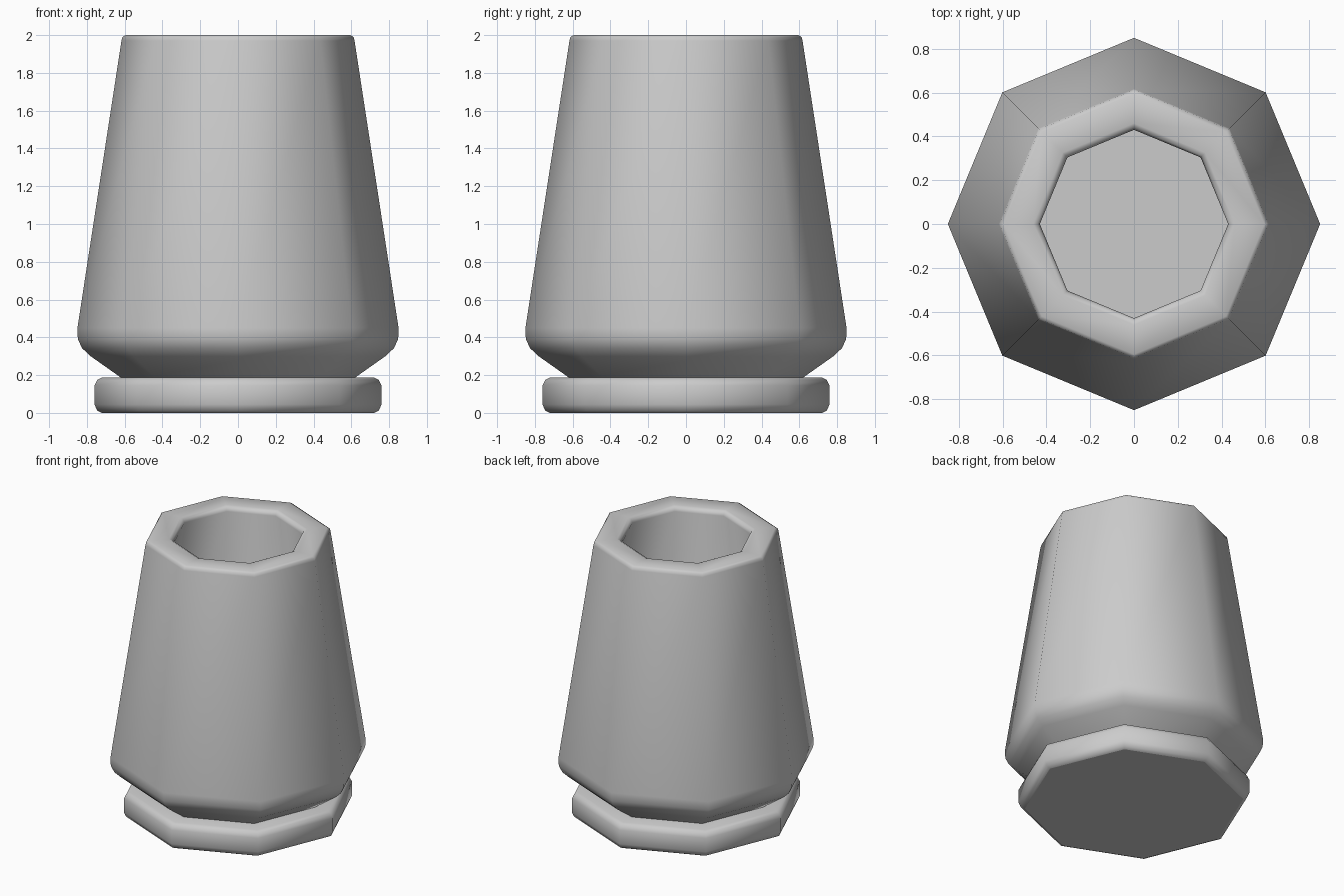
import bpy, bmesh, math

if "Cube" in bpy.data.objects:
    bpy.data.objects.remove(bpy.data.objects["Cube"], do_unlink=True)

SIDES = 8

# Material
clay = bpy.data.materials.new("light_grey_clay")
clay.use_nodes = True
clay.diffuse_color = (0.6, 0.6, 0.6, 1)
clay.node_tree.nodes["Principled BSDF"].inputs["Base Color"].default_value = (0.6, 0.6, 0.6, 1)


def turn(name, profile):
    """Turn a (radius, height) profile into a closed eight-sided solid."""
    bm = bmesh.new()
    rings = []
    for r, z in profile:
        rings.append([bm.verts.new((r * math.cos(math.tau * i / SIDES),
                                    r * math.sin(math.tau * i / SIDES), z))
                      for i in range(SIDES)])
    for a, b in zip(rings, rings[1:]):
        for i in range(SIDES):
            j = (i + 1) % SIDES
            bm.faces.new((a[i], a[j], b[j], b[i]))
    bm.faces.new(rings[0])
    bm.faces.new(rings[-1])
    bmesh.ops.recalc_face_normals(bm, faces=bm.faces)
    for f in bm.faces:
        f.smooth = True
    # Keep the flat caps crisp
    for ring in (rings[0], rings[-1]):
        for i in range(SIDES):
            bm.edges.get((ring[i], ring[(i + 1) % SIDES])).smooth = False
    mesh = bpy.data.meshes.new(name)
    bm.to_mesh(mesh)
    bm.free()
    mesh.materials.append(clay)
    obj = bpy.data.objects.new(name, mesh)
    bpy.context.collection.objects.link(obj)
    return obj


# Saucer with rounded rims
turn("saucer", [(0.72, 0), (0.745, 0.012), (0.76, 0.045),
                (0.76, 0.145), (0.745, 0.175), (0.72, 0.187), (0.5, 0.187)])

# Pot: foot, rounded shoulder, tapered wall, rolled rim, hollow inside
turn("pot", [(0.62, 0.187), (0.78, 0.3), (0.825, 0.342), (0.848, 0.39), (0.85, 0.45),
             (0.617, 1.97), (0.612, 1.99), (0.595, 2.0),
             (0.46, 2.0), (0.44, 1.99), (0.43, 1.965),
             (0.64, 0.46), (0.6, 0.38)])
